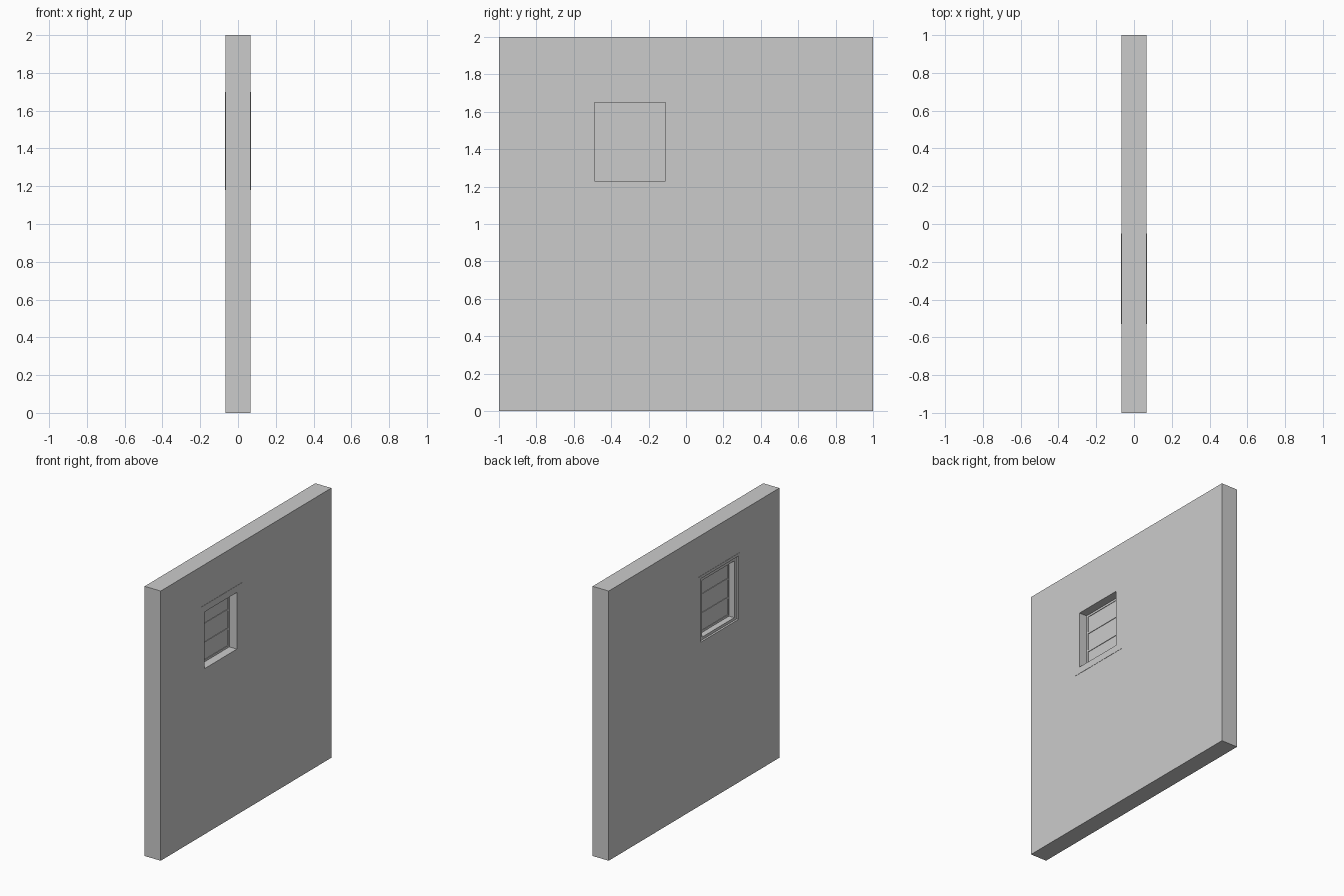
import bpy, bmesh

if "Cube" in bpy.data.objects:
    bpy.data.objects.remove(bpy.data.objects["Cube"])

# rectangles in the wall plane: (y0, y1, z0, z1)
WALL = (-1.0, 1.0, 0.0, 2.0)
CASING = (-0.53, -0.05, 1.18, 1.70)
REBATE = (-0.52, -0.07, 1.21, 1.68)
OPENING = (-0.49, -0.11, 1.23, 1.65)
SASH = (-0.475, -0.125, 1.245, 1.635)


def corners(r):
    y0, y1, z0, z1 = r
    return [(y0, z0), (y1, z0), (y1, z1), (y0, z1)]


def finish(name, bm):
    bmesh.ops.recalc_face_normals(bm, faces=bm.faces[:])
    mesh = bpy.data.meshes.new(name)
    bm.to_mesh(mesh)
    bm.free()
    bpy.context.collection.objects.link(bpy.data.objects.new(name, mesh))


def ring(name, outer, inner, x0, x1):
    """Rectangular frame with a rectangular hole, from x0 to x1."""
    bm = bmesh.new()
    loops = [[bm.verts.new((x, y, z)) for y, z in corners(r)]
             for r, x in ((outer, x0), (outer, x1), (inner, x1), (inner, x0))]
    for k in range(4):
        a, b = loops[k], loops[(k + 1) % 4]
        for i in range(4):
            j = (i + 1) % 4
            bm.faces.new((a[i], a[j], b[j], b[i]))
    finish(name, bm)


def box(name, r, x0, x1):
    bm = bmesh.new()
    bmesh.ops.create_cube(bm, size=1)
    y0, y1, z0, z1 = r
    for v in bm.verts:
        v.co = (x0 + (v.co.x + 0.5) * (x1 - x0),
                y0 + (v.co.y + 0.5) * (y1 - y0),
                z0 + (v.co.z + 0.5) * (z1 - z0))
    finish(name, bm)


# wall slab with its opening
ring("wall", WALL, REBATE, -0.066, 0.066)

# lining of the opening, set back on one side to leave a rebate
ring("window_lining", REBATE, OPENING, -0.053, 0.066)

# very thin casings on both wall faces
ring("casing_outside", CASING, OPENING, 0.066, 0.068)
ring("casing_inside", CASING, REBATE, -0.068, -0.066)

# pane with sash border and two horizontal glazing bars
box("pane", OPENING, -0.006, 0.002)
ring("sash", OPENING, SASH, -0.010, 0.006)
for i, z in enumerate((1.51, 1.37)):
    box(f"glazing_bar_{i + 1}", (SASH[0], SASH[1], z - 0.006, z + 0.006), -0.010, 0.006)
